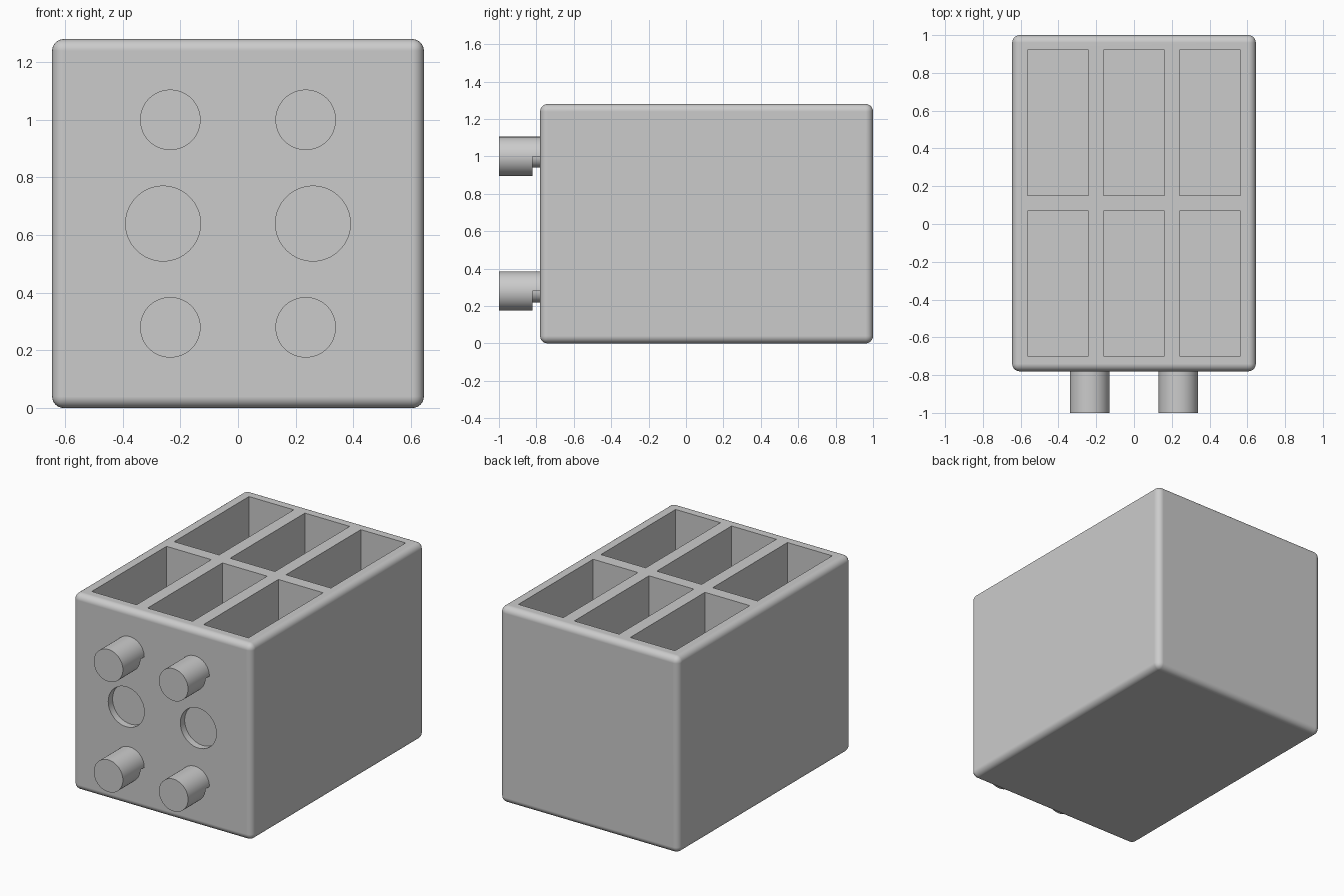
import bpy, bmesh
from math import pi, cos, sin
from mathutils import Matrix, Vector

default = bpy.data.objects.get("Cube")
if default:
    bpy.data.objects.remove(default, do_unlink=True)

grey = bpy.data.materials.new("plain grey")
grey.use_nodes = True
COLOUR = (0.6, 0.6, 0.6, 1)
grey.diffuse_color = COLOUR
grey.node_tree.nodes["Principled BSDF"].inputs["Base Color"].default_value = COLOUR

W, FRONT, BACK, H = 0.645, -0.78, 1.0, 1.28
WALL, ROUND = 0.08, 0.04
PEG_R, STEM_R, HOLE_R = 0.105, 0.06, 0.13


def finish(name, bm):
    bmesh.ops.recalc_face_normals(bm, faces=bm.faces)
    mesh = bpy.data.meshes.new(name)
    bm.to_mesh(mesh)
    bm.free()
    mesh.materials.append(grey)
    obj = bpy.data.objects.new(name, mesh)
    bpy.context.collection.objects.link(obj)
    return obj


def box(bm, lo, hi):
    lo, hi = Vector(lo), Vector(hi)
    matrix = Matrix.Translation((lo + hi) / 2) @ Matrix.Diagonal((*(hi - lo), 1))
    bmesh.ops.create_cube(bm, size=1, matrix=matrix)


def arc(x, z, r, a0, a1, n):
    return [(x + r * cos(a0 + (a1 - a0) * i / n), z + r * sin(a0 + (a1 - a0) * i / n))
            for i in range(n + 1)]


def prism(bm, points, y0, y1):
    rings = [[bm.verts.new((x, y, z)) for x, z in points] for y in (y0, y1)]
    for ring in rings:
        bm.faces.new(ring)
    n = len(points)
    for i in range(n):
        j = (i + 1) % n
        bm.faces.new((rings[0][i], rings[0][j], rings[1][j], rings[1][i]))


def activate(obj):
    bpy.ops.object.select_all(action='DESELECT')
    obj.select_set(True)
    bpy.context.view_layer.objects.active = obj


def carve(obj, cutter):
    activate(obj)
    mod = obj.modifiers.new("carve", 'BOOLEAN')
    mod.operation, mod.solver, mod.object = 'DIFFERENCE', 'EXACT', cutter
    bpy.ops.object.modifier_apply(modifier=mod.name)
    bpy.data.objects.remove(cutter, do_unlink=True)


def smooth(obj):
    activate(obj)
    bpy.ops.object.shade_smooth_by_angle(angle=pi / 6)
    mod = obj.modifiers.new("even shading", 'WEIGHTED_NORMAL')
    mod.keep_sharp = True


# Rounded outer case
bm = bmesh.new()
box(bm, (-W, FRONT, 0), (W, BACK, H))
bmesh.ops.bevel(bm, geom=bm.edges[:], offset=ROUND, segments=6, profile=0.5,
                affect='EDGES')
case = finish("case", bm)

# Six open compartments and two shallow round recesses
bm = bmesh.new()
cell_x = (2 * W - 4 * WALL) / 3
cell_y = (BACK - FRONT - 3 * WALL) / 2
for col in range(3):
    for row in range(2):
        x = -W + WALL + col * (cell_x + WALL)
        y = FRONT + WALL + row * (cell_y + WALL)
        box(bm, (x, y, WALL), (x + cell_x, y + cell_y, H + WALL))
for side in (-1, 1):
    prism(bm, arc(side * 0.26, H / 2, HOLE_R, 0, 2 * pi, 64)[:-1],
          FRONT - 0.1, FRONT + 0.045)
carve(case, finish("compartment_cutter", bm))
smooth(case)

# Four front pegs, undercut next to the case on their lower half
for level, z in (("lower", 0.28), ("upper", 1.0)):
    for side, label in ((-1, "right"), (1, "left")):
        x = side * 0.235
        bm = bmesh.new()
        prism(bm, arc(x, z, PEG_R, 0, 2 * pi, 48)[:-1], -1, FRONT + 0.02)
        peg = finish(f"{level}_{label}_peg", bm)
        bm = bmesh.new()
        half_ring = (arc(x, z, PEG_R * 1.2, pi, 2 * pi, 24)
                     + arc(x, z, STEM_R, 2 * pi, pi, 24))
        prism(bm, half_ring, FRONT - 0.04, FRONT + 0.1)
        carve(peg, finish("undercut_cutter", bm))
        smooth(peg)
